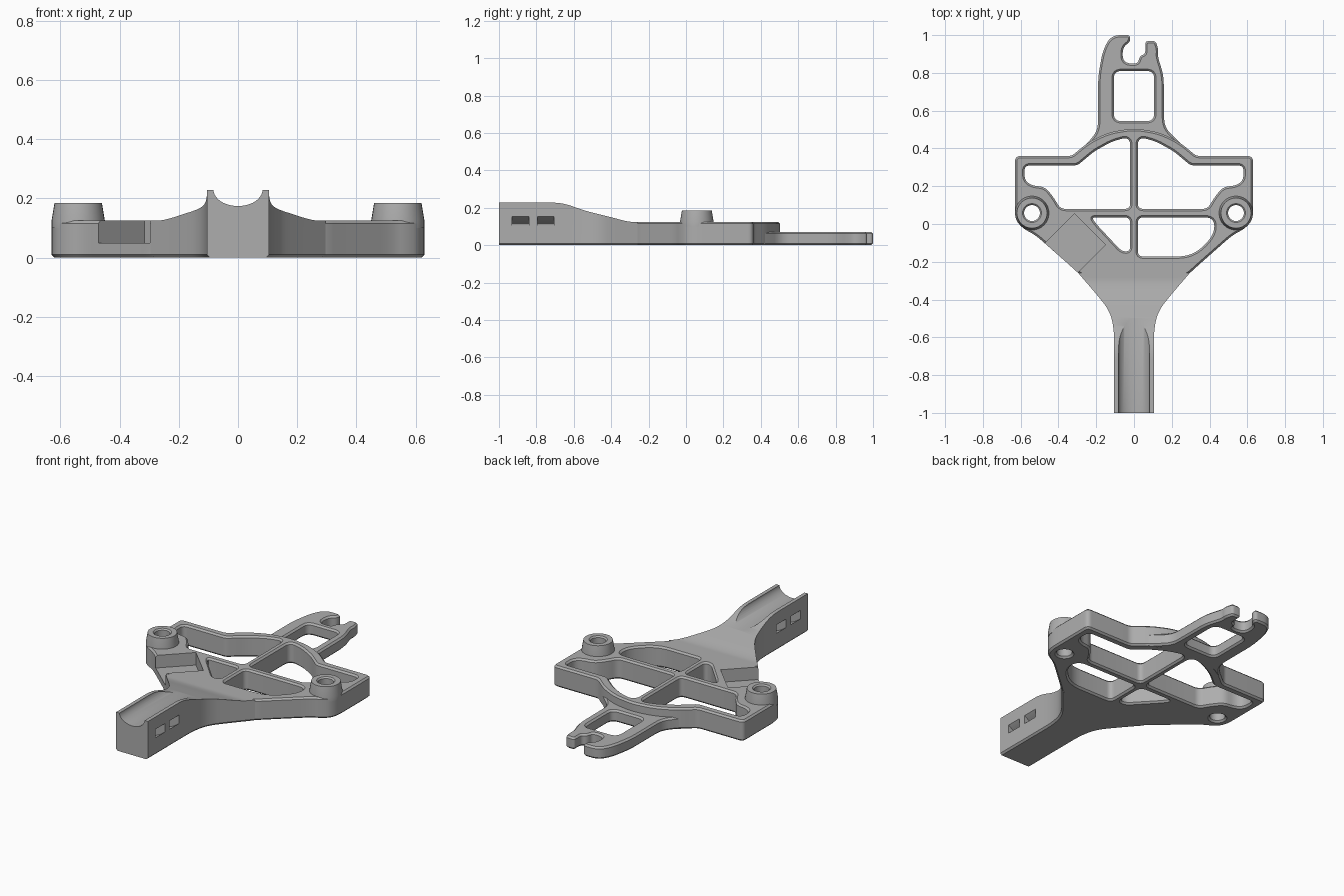
import bpy, bmesh, math
from mathutils import Vector

if "Cube" in bpy.data.objects:
    bpy.data.objects.remove(bpy.data.objects["Cube"])

grey = bpy.data.materials.new("plain grey")
grey.use_nodes = True
grey.diffuse_color = (0.42, 0.42, 0.42, 1)
grey.node_tree.nodes["Principled BSDF"].inputs["Base Color"].default_value = grey.diffuse_color

CHAMFER = 0.01
PLATE_TOP = 0.125
BOSS_X, BOSS_Y = 0.54, 0.058


def finish(name, bm):
    bmesh.ops.recalc_face_normals(bm, faces=bm.faces)
    mesh = bpy.data.meshes.new(name)
    bm.to_mesh(mesh)
    bm.free()
    mesh.materials.append(grey)
    ob = bpy.data.objects.new(name, mesh)
    bpy.context.collection.objects.link(ob)
    return ob


def rounded(pts, radius, closed=True, steps=6):
    """Replace each corner by a short curve; a third value overrides the radius."""
    out, n = [], len(pts)
    for i, p in enumerate(pts):
        c = Vector(p[:2])
        if not closed and i in (0, n - 1):
            out.append(c)
            continue
        a, b = Vector(pts[i - 1][:2]) - c, Vector(pts[(i + 1) % n][:2]) - c
        r = p[2] if len(p) > 2 else radius
        if r == 0:
            out.append(c)
            continue
        a = c + a.normalized() * min(r, a.length * 0.48)
        b = c + b.normalized() * min(r, b.length * 0.48)
        for k in range(steps + 1):
            t = k / steps
            out.append(a * (1 - t) ** 2 + c * 2 * t * (1 - t) + b * t * t)
    return out


def mirror(pts):
    return [(-p[0], *p[1:]) for p in reversed(pts)]


def circle(x, y, r, n=32):
    return [Vector((x + r * math.cos(k * math.tau / n), y + r * math.sin(k * math.tau / n)))
            for k in range(n)]


def inset(loop, d):
    """Offset a loop inwards by d (outwards if negative)."""
    n = len(loop)
    area = sum(loop[i - 1].cross(loop[i]) for i in range(n))
    s = d if area > 0 else -d
    out = []
    for i in range(n):
        e, f = (loop[i] - loop[i - 1]).normalized(), (loop[(i + 1) % n] - loop[i]).normalized()
        m = Vector((-e.y - f.y, e.x + f.x)).normalized()
        out.append(loop[i] + m * s / max(0.5, m.dot(Vector((-e.y, e.x)))))
    return out


def plate(name, outline, holes, top):
    """Flat plate with openings and chamfered rims."""
    bm = bmesh.new()
    caps = ([], [])
    for i, loop in enumerate([outline] + holes):
        rim = inset(loop, CHAMFER if i == 0 else -CHAMFER)
        rows = [[bm.verts.new((p.x, p.y, z)) for p in ring] for ring, z in
                ((rim, 0), (loop, CHAMFER), (loop, top - CHAMFER), (rim, top))]
        n = len(loop)
        for lo, hi in zip(rows, rows[1:]):
            for k in range(n):
                bm.faces.new((lo[k - 1], lo[k], hi[k], hi[k - 1]))
        for cap, row in zip(caps, (rows[0], rows[3])):
            cap.extend(bm.edges.get((row[k - 1], row[k])) for k in range(n))
    for cap in caps:
        bmesh.ops.triangle_fill(bm, edges=cap, normal=(0, 0, 1), use_beauty=True)
    return finish(name, bm)


def loft(name, rows, ring=False):
    """Skin matching closed sections; end caps unless the rows form a ring."""
    bm = bmesh.new()
    vs = [[bm.verts.new(p) for p in row] for row in rows]
    for i in range(0 if ring else 1, len(vs)):
        a, b = vs[i - 1], vs[i]
        for k in range(len(a)):
            bm.faces.new((a[k - 1], a[k], b[k], b[k - 1]))
    if not ring:
        bm.faces.new(vs[0])
        bm.faces.new(vs[-1])
    return finish(name, bm)


def prism_y(name, section, y0, y1):
    return loft(name, [[(x, y, z) for x, z in section] for y in (y0, y1)])


def box(name, loc, size, turn):
    bm = bmesh.new()
    bmesh.ops.create_cube(bm, size=1)
    bmesh.ops.scale(bm, vec=size, verts=bm.verts)
    ob = finish(name, bm)
    ob.location, ob.rotation_euler = loc, turn
    return ob


def cut(ob, cutter):
    cutter.hide_render = True
    mod = ob.modifiers.new("cut", "BOOLEAN")
    mod.operation, mod.solver, mod.object = "DIFFERENCE", "EXACT", cutter
    bpy.context.view_layer.objects.active = ob
    bpy.ops.object.modifier_apply(modifier=mod.name)
    bpy.data.objects.remove(cutter)


def value_at(curve, t):
    for a, b in zip(curve, curve[1:]):
        if a[0] <= t <= b[0]:
            return a[1] + (b[1] - a[1]) * (t - a[0]) / max(b[0] - a[0], 1e-6)
    return curve[-1][1]


# Main plate with its five openings and two bolt holes
right_edge = [(.1, -.36, 0), (.295, -.26, 0), (.35, -.21), (.52, -.06), (.575, -.031),
              (.612, 0), (.63, .05), (.63, .36, .03), (.33, .36, .02), (.24, .435),
              (.13, .487)]
outline = rounded(right_edge + [(0, .507)] + mirror(right_edge), .05)
upper = [(.02, .08), (.02, .465, .05), (.12, .435), (.21, .385), (.30, .31, .02), (.58, .31),
         (.58, .235), (.545, .205), (.47, .195), (.425, .14), (.39, .08)]
lower_right = [(.02, .035), (.425, .035, .05), (.425, -.06, .07), (.31, -.172, .08), (.02, -.172)]
lower_left = [(-.02, .035), (-.225, .035, .02), (-.2, .0, .02), (-.065, -.145), (-.02, -.145)]
holes = [rounded(h, .03) for h in (upper, mirror(upper), lower_right, lower_left)]
holes += [circle(s * BOSS_X, BOSS_Y, .042) for s in (-1, 1)]
body = plate("main_plate", outline, holes, PLATE_TOP)
cut(body, box("pocket_cutter", (-.35, -.145, .25), (.233, .33, .4), (0, 0, -math.pi / 4)))

# Front arm, rising and narrowing towards the front
half_width = rounded([(-1, .105), (-.56, .105), (-.46, .128), (-.37, .2), (-.26, .295)], .07, False)
height = rounded([(-1, .228), (-.66, .228), (-.545, .185), (-.4, .15), (-.31, PLATE_TOP),
                  (-.26, PLATE_TOP)], .06, False)
stations = [-1] + [-.72 + .46 * k / 40 for k in range(41)]
sections = []
for y in stations:
    w, z = value_at(half_width, y), value_at(height, y)
    side = [(w, z), (w, CHAMFER), (w - CHAMFER, 0)]
    sections.append([(x, y, h) for x, h in side + mirror(side)])
arm = loft("front_arm", sections)

# Rounded channel along the arm
channel = [(-.083, .3)] + [(-.083 * math.cos(math.pi * k / 20), .23 - .056 * math.sin(math.pi * k / 20))
                           for k in range(21)] + [(.083, .3)]
cut(arm, prism_y("channel_cutter", channel, -1.1, -.4))

# Two curved strap slots under the channel
xs = [-.13 + .026 * k for k in range(11)]
sag = [(x, .06 + 4 * x * x) for x in xs]
strap = sag + [(x, z + .05) for x, z in reversed(sag)]
for y in (-.885, -.75):
    cut(arm, prism_y("strap_cutter", strap, y - .045, y + .045))

# Rear tongue with a window and an open hook
tongue = [(.27, .405, 0), (.15, .455), (0, .48), (-.15, .455), (-.27, .405, 0), (-.235, .44),
          (-.19, .5), (-.19, .78), (-.165, .92), (-.12, 1.0), (-.02, 1.0, .02), (-.02, .965, .02),
          (-.06, .935), (-.06, .855), (.02, .845), (.03, .89), (.06, .9, .02), (.06, .968, .015),
          (.115, .968, .015), (.13, .92), (.125, .885), (.157, .79), (.16, .51), (.235, .44)]
window = [(-.107, .545), (.107, .545), (.107, .81), (-.107, .81)]
plate("rear_tongue", rounded(tongue, .05), [rounded(window, .04)], .072)

# Tapered bolt bosses; the right one is trimmed beside the pocket
for name, s in (("left_boss", 1), ("right_boss", -1)):
    rings = [[(p.x, p.y, z) for p in circle(s * BOSS_X, BOSS_Y, r)] for r, z in
             ((.09, .1), (.09, PLATE_TOP), (.08, .185), (.05, .185), (.042, .177), (.042, .1))]
    boss = loft(name, rings, ring=True)
    if s < 0:
        d = .115 / math.sqrt(2)
        cut(boss, box("trim_cutter", (-BOSS_X + d + .02, BOSS_Y - d - .02, .226), (.1, .4, .2),
                      (0, math.radians(-12), -math.pi / 4)))

# Smooth curved walls, keep crisp edges
bpy.ops.object.select_all(action="DESELECT")
for ob in bpy.context.scene.objects:
    if ob.type == "MESH":
        ob.select_set(True)
        bpy.context.view_layer.objects.active = ob
bpy.ops.object.shade_smooth_by_angle(angle=math.radians(28))
